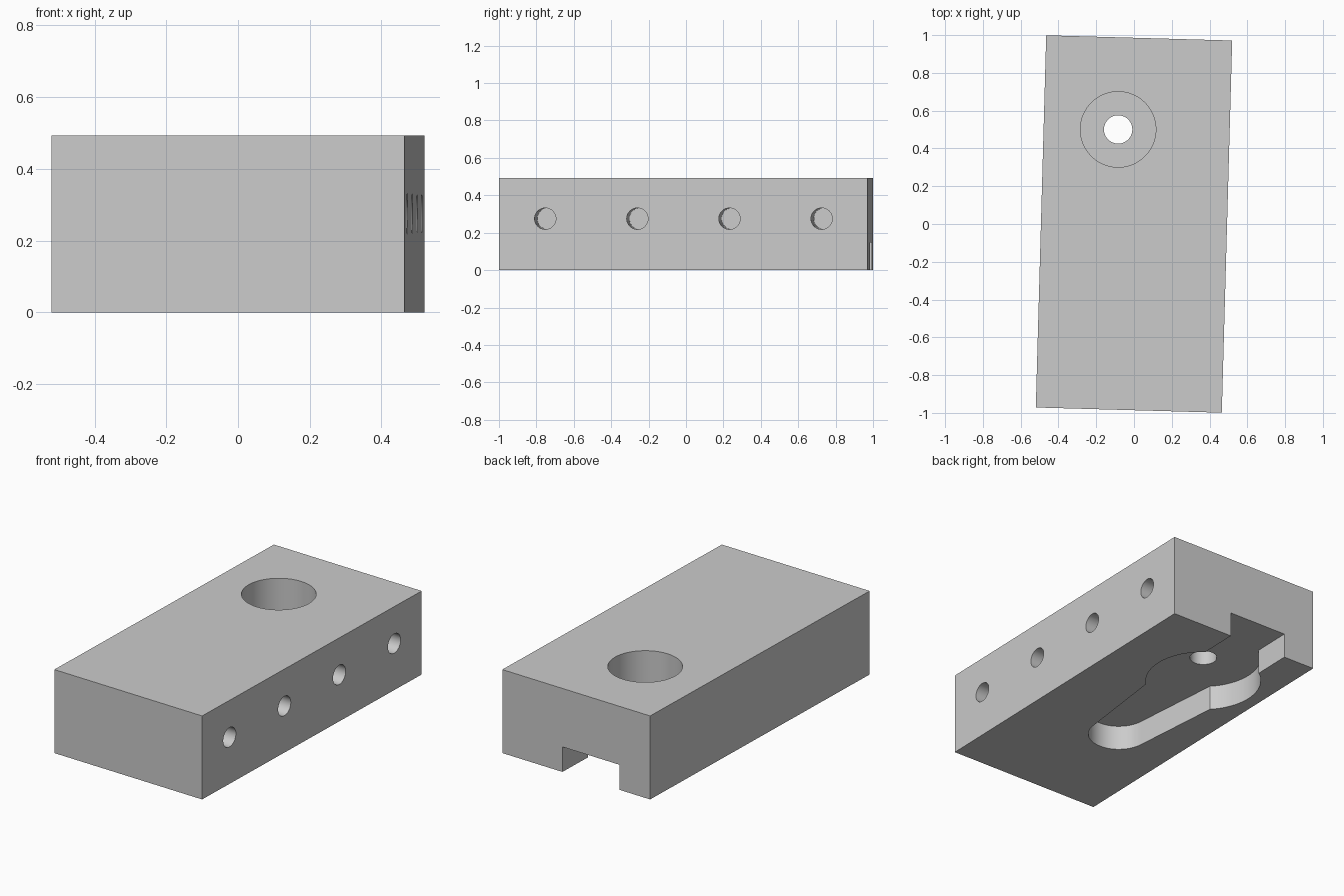
import bpy
import bmesh
from math import radians, cos, sin, acos, degrees
from mathutils import Matrix

if "Cube" in bpy.data.objects:
    bpy.data.objects.remove(bpy.data.objects["Cube"])

WIDTH, LENGTH, HEIGHT = 0.985, 1.971, 0.493
BORE_X, BORE_Y = -0.098, 0.498
TURN = Matrix.Rotation(radians(-1.6), 4, 'Z')

grey = bpy.data.materials.new("plain_grey")
grey.use_nodes = True
colour = (0.6, 0.6, 0.6, 1)
grey.diffuse_color = colour
grey.node_tree.nodes["Principled BSDF"].inputs["Base Color"].default_value = colour


def finish(bm, name):
    bmesh.ops.recalc_face_normals(bm, faces=bm.faces)
    mesh = bpy.data.meshes.new(name)
    bm.to_mesh(mesh)
    bm.free()
    mesh.materials.append(grey)
    obj = bpy.data.objects.new(name, mesh)
    bpy.context.collection.objects.link(obj)
    return obj


def prism(name, outline, z0, z1):
    bm = bmesh.new()
    face = bm.faces.new([bm.verts.new((x, y, z0)) for x, y in outline])
    top = bmesh.ops.extrude_face_region(bm, geom=[face])["geom"]
    moved = [v for v in top if isinstance(v, bmesh.types.BMVert)]
    bmesh.ops.translate(bm, verts=moved, vec=(0, 0, z1 - z0))
    return finish(bm, name)


def arc(cx, cy, r, start, end, steps):
    angles = [radians(start + (end - start) * i / steps) for i in range(steps + 1)]
    return [(cx + r * cos(a), cy + r * sin(a)) for a in angles]


def circle(cx, cy, r):
    return arc(cx, cy, r, 0, 360, 64)[:-1]


# Rectangular body
w, l = WIDTH / 2, LENGTH / 2
block = prism("mounting_block", [(-w, -l), (w, -l), (w, l), (-w, l)], 0, HEIGHT)

# Keyhole pocket underneath, open at the back: neck, round bulge, tapered tail
neck, bulge = 0.19, 0.32
half = [(neck, l + 0.1)]
half += arc(0, BORE_Y, bulge, degrees(acos(neck / bulge)), -45, 28)
half += arc(0, -0.26, 0.17, -6, -90, 20)
outline = [(BORE_X + x, y) for x, y in half]
outline += [(BORE_X - x, y) for x, y in reversed(half[:-1])]
cutters = [prism("keyhole_cutter", outline, -0.1, 0.148)]

# Counterbore from the top and screw hole through its floor
cutters.append(prism("counterbore_cutter", circle(BORE_X, BORE_Y, 0.2), 0.246, HEIGHT + 0.1))
cutters.append(prism("screw_hole_cutter", circle(BORE_X, BORE_Y, 0.075), 0.1, 0.3))

# Four blind holes in one long side
for i in range(4):
    hole = prism("side_hole_cutter", circle(0, 0, 0.057), -0.52, 0.1)
    place = Matrix.Translation((w, (i - 1.5) * LENGTH / 4, 0.275))
    hole.data.transform(place @ Matrix.Rotation(radians(90), 4, 'Y'))
    cutters.append(hole)

# Cut everything, then keep only the result
for cutter in cutters:
    cutter.hide_render = True
    mod = block.modifiers.new(cutter.name, 'BOOLEAN')
    mod.operation = 'DIFFERENCE'
    mod.solver = 'EXACT'
    mod.object = cutter
bpy.context.view_layer.update()
cut = block.evaluated_get(bpy.context.evaluated_depsgraph_get())
result = bpy.data.meshes.new_from_object(cut)
block.modifiers.clear()
block.data = result
for cutter in cutters:
    bpy.data.objects.remove(cutter)

# The block stands slightly turned
block.data.transform(TURN)
bpy.ops.object.select_all(action='DESELECT')
block.select_set(True)
bpy.context.view_layer.objects.active = block
bpy.ops.object.shade_smooth_by_angle(angle=radians(30))
